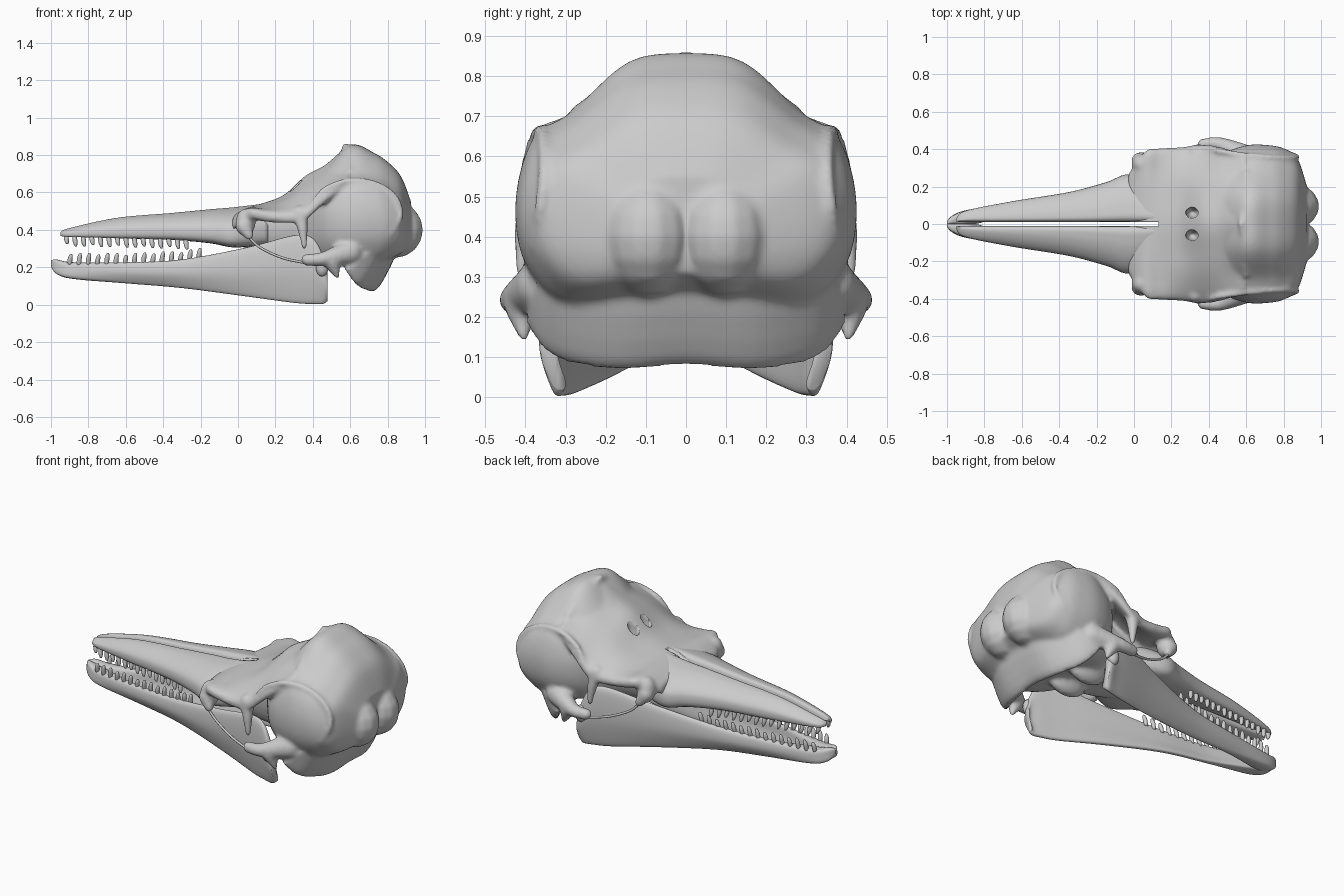
import bpy, bmesh
from math import sin, cos, pi, radians
from mathutils import Vector, Matrix

if "Cube" in bpy.data.objects:
    bpy.data.objects.remove(bpy.data.objects["Cube"])


def spline(pts, n, closed=False):
    """Catmull-Rom points through pts."""
    out, m = [], len(pts)
    for i in range(m if closed else m - 1):
        if closed:
            a, b, c, d = (pts[(i + k) % m] for k in (-1, 0, 1, 2))
        else:
            a, b, c, d = pts[max(i - 1, 0)], pts[i], pts[i + 1], pts[min(i + 2, m - 1)]
        for k in range(n):
            t = k / n
            out.append(0.5 * (2 * b + (c - a) * t + (2 * a - 5 * b + 4 * c - d) * t * t
                              + (3 * b - a - 3 * c + d) * t ** 3))
    return out if closed else out + [pts[-1].copy()]


def loft(bm, rings, side=1, n=4, ymin=-9):
    """Smooth capped skin through rings of (x, y, z)."""
    cols = [spline([Vector(p) for p in c], n) for c in zip(*rings)]
    vs = [[bm.verts.new((p.x, side * max(p.y, ymin), p.z)) for p in spline(list(r), n, True)]
          for r in zip(*cols)]
    m = len(vs[0])
    faces = [bm.faces.new(vs[0]), bm.faces.new(vs[-1][::-1])]
    for a, b in zip(vs, vs[1:]):
        for j in range(m):
            faces.append(bm.faces.new((a[j], b[j], b[(j + 1) % m], a[(j + 1) % m])))
    bmesh.ops.recalc_face_normals(bm, faces=faces)


def balls(bm, c, r):
    """Mirrored pair of ellipsoids."""
    for s in (1, -1):
        mat = Matrix.Translation((c[0], s * c[1], c[2])) @ Matrix.Diagonal((*r, 1))
        bmesh.ops.create_uvsphere(bm, u_segments=14, v_segments=8, radius=1, matrix=mat)


def horn(bm, *path):
    """Mirrored tapered bone process; path of (x, y, z, radius)."""
    for p in spline([Vector(q) for q in path], 8):
        balls(bm, p[:3], (p[3],) * 3)


def half(x, pts):
    """Full symmetric ring from a half outline, top midline to bottom midline."""
    return [(x, y, z) for y, z in pts] + [(x, -y, z) for y, z in pts[-2:0:-1]]


def make(name, bm):
    me = bpy.data.meshes.new(name)
    bm.to_mesh(me)
    bm.free()
    me.shade_smooth()
    ob = bpy.data.objects.new(name, me)
    bpy.context.collection.objects.link(ob)
    return ob


def bake(ob):
    dg = bpy.context.evaluated_depsgraph_get()
    me = bpy.data.meshes.new_from_object(ob.evaluated_get(dg))
    ob.modifiers.clear()
    ob.data = me
    me.shade_smooth()


def lerp(table, x, k):
    for a, b in zip(table, table[1:]):
        if x <= b[0]:
            return a[k] + (b[k] - a[k]) * (x - a[0]) / (b[0] - a[0])
    return table[-1][k]


# braincase: x, half width, top, shoulder, widest height, bottom
bm = bmesh.new()
rings = []
for x, w, t, s, m, b in ((.34, .21, .64, .58, .46, .27), (.46, .36, .72, .64, .48, .24),
                         (.6, .42, .855, .71, .48, .22), (.73, .42, .81, .69, .48, .22),
                         (.81, .4, .755, .65, .46, .25), (.875, .35, .68, .6, .45, .28),
                         (.925, .2, .55, .51, .41, .31)):
    rings.append(half(x, [(0, t), (.34 * w, t - .15 * (t - s)), (.67 * w, s), (.9 * w, s - .3 * (s - m)),
                          (w, m), (.93 * w, b + .4 * (m - b)), (.65 * w, b), (0, b)]))
loft(bm, rings, n=6)

# face plate over the orbits: x, half width, middle, shoulder, rim
rings = []
for x, w, a, c, d in ((-.03, .26, .49, .47, .45), (.06, .38, .525, .52, .51), (.14, .395, .545, .52, .5),
                      (.25, .4, .59, .55, .49), (.36, .415, .69, .6, .51), (.47, .4, .75, .665, .6),
                      (.59, .36, .86, .72, .68)):
    top = [(0, a), (.35 * w, .6 * a + .4 * c), (.68 * w, c), (w, d)]
    rings.append(half(x, top + [(y * .97, z - .055) for y, z in top[::-1]]))
loft(bm, rings)

# skirt of bone hanging under the occiput: y, x, z of its lower edge
edge = [(.395, .58, .2), (.33, .64, .125), (.18, .71, .095), (0, .725, .105)]
edge += [(-y, x, z) for y, x, z in edge[-2::-1]]
loft(bm, [[(x - .02, y, z), (x + .035, y, z), (x + .13, y * .93, .31), (x + .02, y * .93, .31)] for y, x, z in edge])

# palate root, pterygoids, occipital lobes, lacrimals
loft(bm, [half(x, [(0, t), (.16, t), (.2, (t + b) / 2), (.14, b), (0, b)])
          for x, t, b in ((-.03, .47, .33), (.2, .53, .27), (.42, .6, .25))])
balls(bm, (.41, .085, .255), (.13, .055, .085))
balls(bm, (.84, .095, .4), (.152, .125, .15))
balls(bm, (.82, .28, .43), (.07, .09, .15))
balls(bm, (.04, .32, .44), (.055, .055, .075))

# nuchal crest, lacrimal tip, postorbital and cheek processes, temporal crest
horn(bm, (.575, 0, .845, .02), (.59, .15, .79, .02), (.6, .27, .71, .02))
horn(bm, (.03, .34, .42, .045), (.06, .36, .37, .025))
horn(bm, (.33, .38, .49, .042), (.345, .4, .41, .03), (.355, .41, .31, .016))
horn(bm, (.37, .425, .24, .033), (.46, .425, .245, .04), (.6, .355, .28, .07))
horn(bm, (.5, .41, .23, .045), (.53, .405, .155, .016))
horn(bm, *[(.63 + .24 * cos(a), .385 - .02 * sin(a) - .025 * cos(a), .49 + .175 * sin(a), .016)
           for a in [radians(170 - 35 * i) for i in range(7)]])
skull = make("cranium", bm)
rm = skull.modifiers.new("fuse", 'REMESH')
rm.mode, rm.voxel_size = 'VOXEL', .011
sm = skull.modifiers.new("soften", 'SMOOTH')
sm.factor, sm.iterations = .5, 8
bake(skull)

# blowholes and midline slot
bm = bmesh.new()
balls(bm, (.31, .06, .63), (.035, .03, .11))
bmesh.ops.create_cube(bm, size=1, matrix=Matrix.Translation((0, 0, .45)) @ Matrix.Diagonal((.26, .024, .6, 1)))
cutter = make("cutter", bm)
cutter.hide_render = True
bo = skull.modifiers.new("holes", 'BOOLEAN')
bo.operation, bo.object, bo.solver = 'DIFFERENCE', cutter, 'EXACT'
bake(skull)
bpy.data.objects.remove(cutter)

# upper beak halves: x, half width, top, bottom
beak = [(-.95, .03, .388, .368), (-.9, .07, .41, .363), (-.65, .12, .463, .357),
        (-.35, .168, .488, .35), (-.15, .22, .505, .335), (-.02, .262, .514, .315), (.16, .2, .535, .33)]
bm = bmesh.new()
for s in (1, -1):
    loft(bm, [[(x, .014, t - .012), (x, .35 * w, t), (x, .75 * w, t - .2 * (t - b)), (x, w, b + .45 * (t - b)),
               (x, .88 * w, b), (x, .014, b + .015)] for x, w, t, b in beak], s, 6, .011)
make("upper_beak", bm)

# lower jaw branches: x, outer half width, top, bottom
jaw = [(-1, .014, .235, .205), (-.97, .045, .238, .165), (-.88, .077, .223, .138), (-.6, .12, .222, .115),
       (-.3, .165, .235, .09), (.05, .25, .295, .045), (.3, .325, .355, .012), (.4, .352, .34, .006),
       (.455, .365, .25, .006), (.478, .36, .17, .02)]
bm = bmesh.new()
for s in (1, -1):
    rings = []
    for x, o, t, b in jaw:
        i = max(-.004, o - .043 - .04 * min(1, max(0, (-.7 - x) * 5)))
        h, k = t - b, .03 * min(1, (x + 1) * 2)
        rings.append([(x, i + .2 * (o - i), t), (x, o - .15 * (o - i), t - .03 * h), (x, o, b + .5 * h),
                      (x, o - k, b + .06 * h), (x, (i + o) / 2 - k, b), (x, i - .6 * k, b + .1 * h),
                      (x, i, b + .5 * h)])
    loft(bm, rings, s, 5, -.004)
balls(bm, (.45, .36, .2), (.035, .03, .05))
make("lower_jaw", bm)


# teeth
def teeth(name, x0, x1, table, base, length):
    bm = bmesh.new()
    for i in range(15):
        x = x0 + (x1 - x0) * i / 14
        y, z = lerp(table, x, 1) * .79, base(x)
        tall = length * (1 if i % 3 else .88)
        for s in (1, -1):
            loft(bm, [[(x + .008 * f * f + r * cos(k * pi / 3), s * (y + .01 * f) + r * sin(k * pi / 3), z + tall * f)
                       for k in range(6)] for f, r in ((0, .011), (.45, .013), (.8, .011), (1, .005))], 1, 2)
    make(name, bm)


teeth("upper_teeth", -.92, -.28, beak, lambda x: lerp(beak, x, 3) + .02, -.07)
teeth("lower_teeth", -.9, -.21, jaw, lambda x: lerp(jaw, x, 2) - .015, .068)

# thin cheek bones
for s, side in ((1, "left"), (-1, "right")):
    cu = bpy.data.curves.new("cheek_bone_" + side, 'CURVE')
    cu.dimensions, cu.bevel_depth, cu.bevel_resolution, cu.use_fill_caps = '3D', .007, 2, True
    pts = spline([Vector(p) for p in ((.06, .365, .36), (.12, .37, .305), (.24, .395, .25), (.37, .425, .222))], 6)
    sp = cu.splines.new('POLY')
    sp.points.add(len(pts) - 1)
    for q, p in zip(sp.points, pts):
        q.co = (p.x, s * p.y, p.z, 1)
    bpy.context.collection.objects.link(bpy.data.objects.new("cheek_bone_" + side, cu))
